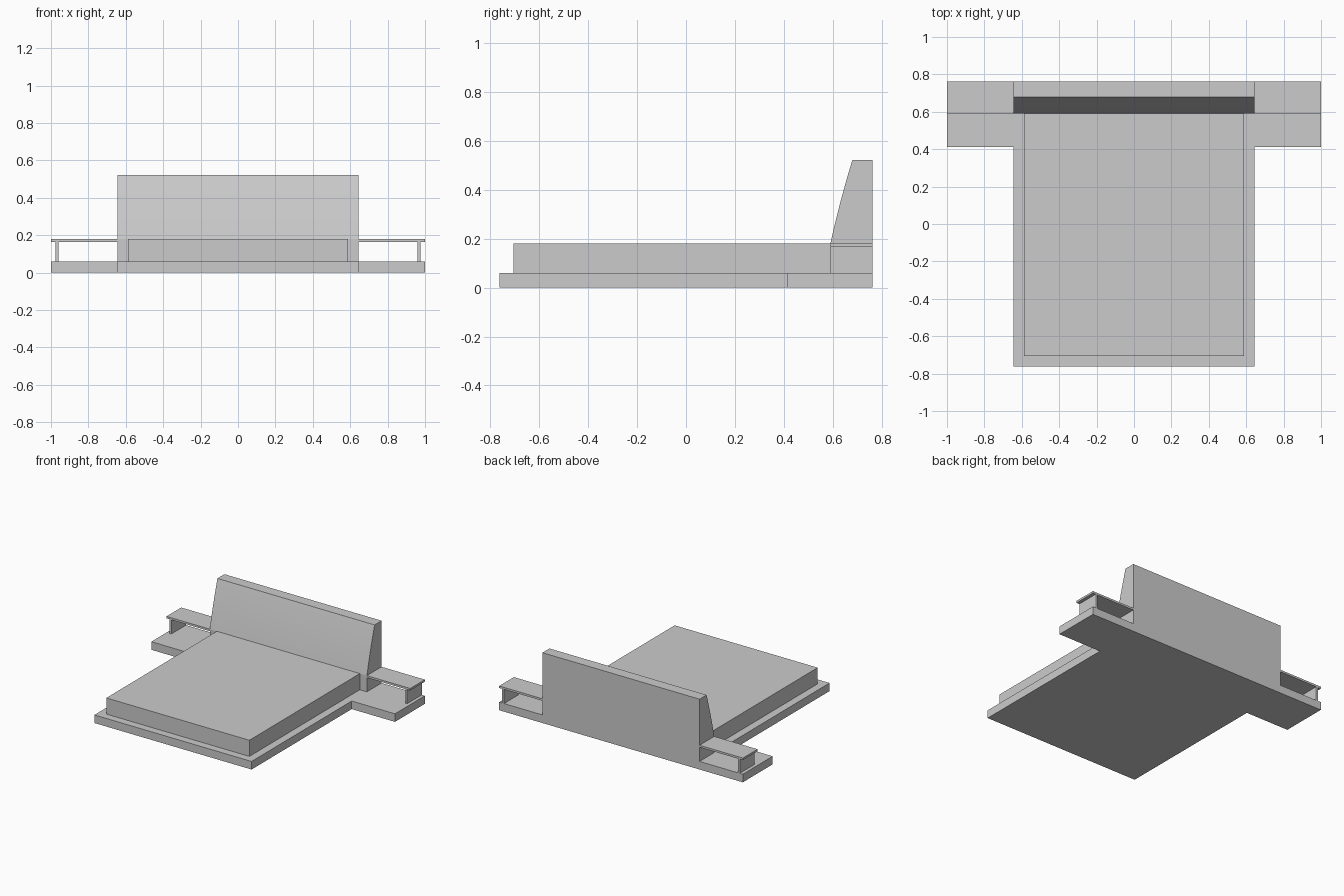
import bpy, bmesh

if "Cube" in bpy.data.objects:
    bpy.data.objects.remove(bpy.data.objects["Cube"])

grey = bpy.data.materials.new("light grey")
grey.diffuse_color = (0.6, 0.6, 0.6, 1)
grey.use_nodes = True
grey.node_tree.nodes["Principled BSDF"].inputs["Base Color"].default_value = grey.diffuse_color


def extrude_x(name, profile, x0, x1):
    """Sweep a closed (y, z) profile from x0 to x1."""
    bm = bmesh.new()
    face = bm.faces.new([bm.verts.new((x0, y, z)) for y, z in profile])
    geom = bmesh.ops.extrude_face_region(bm, geom=[face])["geom"]
    verts = [g for g in geom if isinstance(g, bmesh.types.BMVert)]
    bmesh.ops.translate(bm, verts=verts, vec=(x1 - x0, 0, 0))
    bmesh.ops.recalc_face_normals(bm, faces=bm.faces)
    mesh = bpy.data.meshes.new(name)
    bm.to_mesh(mesh)
    bm.free()
    mesh.materials.append(grey)
    obj = bpy.data.objects.new(name, mesh)
    bpy.context.collection.objects.link(obj)
    return obj


def box(name, x, y, z):
    profile = [(y[0], z[0]), (y[1], z[0]), (y[1], z[1]), (y[0], z[1])]
    return extrude_x(name, profile, *x)


HALF, BACK, HEAD = 0.645, 0.762, 0.59   # bed half width, rear, headboard front
DECK, TOP, TALL = 0.06, 0.18, 0.522     # platform, mattress and headboard heights

# platform and headboard in one side profile, with a gently bowed backrest
steps = 8
slope = []
for i in range(steps + 1):
    t = i / steps
    bow = 0.006 * 4 * t * (1 - t)
    slope.append((HEAD + 0.09 * t - bow * 0.6, TOP + (TALL - TOP) * t))
frame = extrude_x("platform_and_headboard",
                  [(-BACK, 0), (BACK, 0), (BACK, TALL)] + slope[::-1]
                  + [(HEAD, DECK), (-BACK, DECK)], -HALF, HALF)

# smooth only the bowed face
for p in frame.data.polygons:
    p.use_smooth = p.normal.y < -0.5 and p.normal.z > 0.05

# mattress
box("mattress", (-0.587, 0.587), (-0.705, HEAD), (DECK, TOP))

# bedside tables: base wing, shelf and outer upright
for side, s in (("left", -1), ("right", 1)):
    def span(a, b):
        return sorted((s * a, s * b))
    box(side + "_table_base", span(HALF, 1.0), (0.412, BACK), (0, DECK))
    box(side + "_table_shelf", span(HALF, 1.0), (HEAD, BACK), (0.165, TOP))
    box(side + "_table_upright", span(0.96, 0.975), (HEAD, BACK), (DECK, 0.165))
